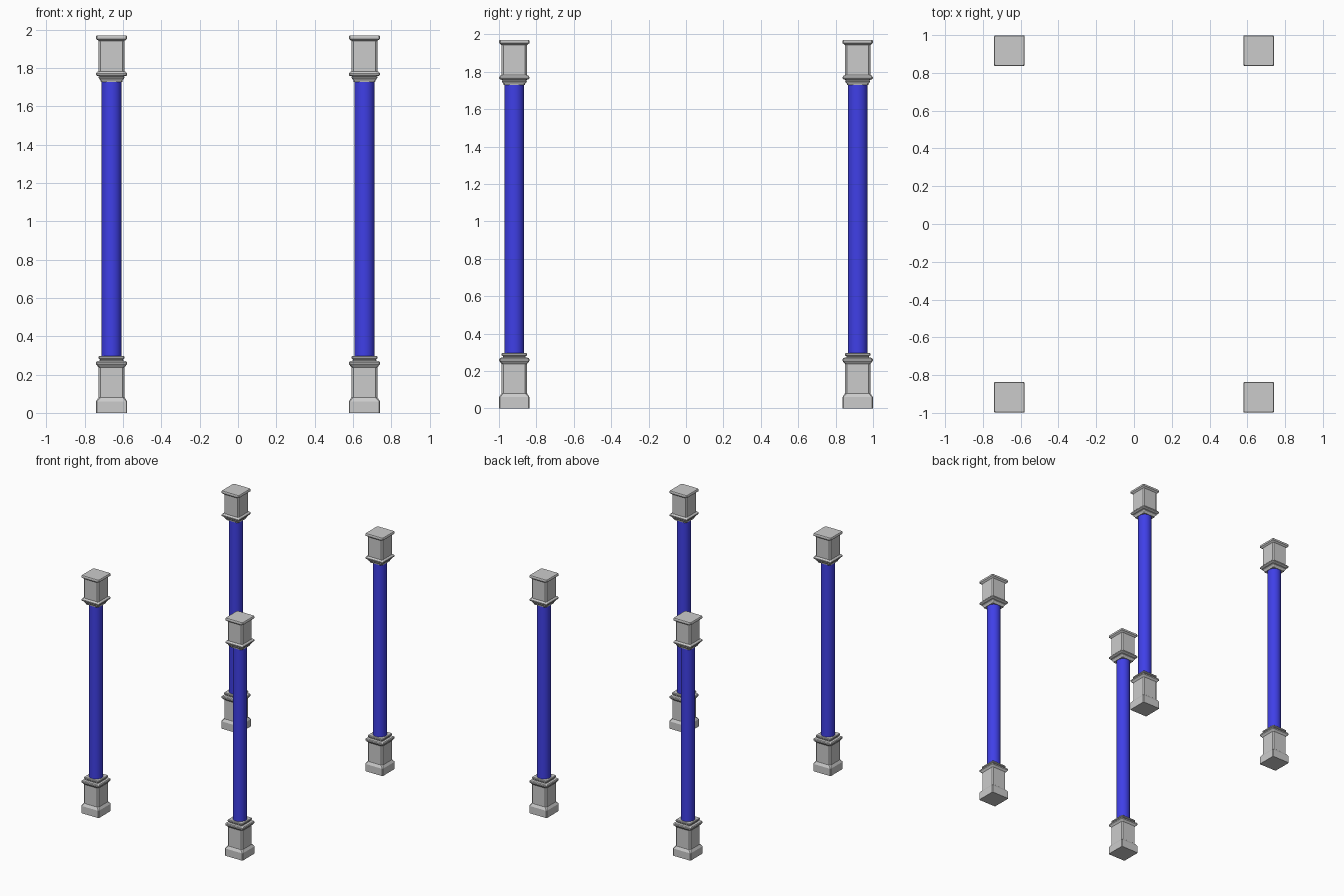
import bpy, bmesh

if "Cube" in bpy.data.objects:
    bpy.data.objects.remove(bpy.data.objects["Cube"])

CX, CY = 0.66, 0.918

blue = bpy.data.materials.new("blue_paint")
blue.diffuse_color = (0.05, 0.05, 0.8, 1)
blue.use_nodes = True
blue.node_tree.nodes["Principled BSDF"].inputs["Base Color"].default_value = blue.diffuse_color


def square_loft(name, profile, x, y):
    """Stack chamfered squares: profile is (half width, corner chamfer, z)."""
    bm = bmesh.new()
    rings = []
    for h, c, z in profile:
        k = h - c
        pts = [(k, -h), (h, -k), (h, k), (k, h), (-k, h), (-h, k), (-h, -k), (-k, -h)]
        rings.append([bm.verts.new((px, py, z)) for px, py in pts])
    for a, b in zip(rings, rings[1:]):
        for i in range(8):
            j = (i + 1) % 8
            bm.faces.new((a[i], a[j], b[j], b[i]))
    bm.faces.new(rings[0][::-1])
    bm.faces.new(rings[-1])
    mesh = bpy.data.meshes.new(name)
    bm.to_mesh(mesh)
    bm.free()
    ob = bpy.data.objects.new(name, mesh)
    ob.location = (x, y, 0)
    bpy.context.collection.objects.link(ob)


# pedestal: plinth, panel block, moulding, neck and collar
PEDESTAL = [
    (0.081, 0.004, 0), (0.081, 0.004, 0.06), (0.070, 0.010, 0.078),
    (0.068, 0.010, 0.08), (0.068, 0.010, 0.238), (0.076, 0.008, 0.248),
    (0.081, 0.006, 0.254), (0.081, 0.006, 0.264), (0.076, 0.006, 0.270),
    (0.060, 0.006, 0.273), (0.060, 0.006, 0.278), (0.068, 0.006, 0.285),
    (0.068, 0.006, 0.293), (0.064, 0.006, 0.297),
]
# capital: collar, neck, moulding, panel block, top slab
CAPITAL = [
    (0.056, 0.006, 1.728), (0.058, 0.006, 1.736), (0.067, 0.006, 1.748),
    (0.067, 0.006, 1.753), (0.061, 0.006, 1.756), (0.076, 0.006, 1.759),
    (0.081, 0.006, 1.764), (0.081, 0.006, 1.772), (0.074, 0.008, 1.780),
    (0.068, 0.010, 1.783), (0.068, 0.010, 1.942), (0.074, 0.008, 1.947),
    (0.081, 0.006, 1.953), (0.081, 0.006, 1.965), (0.078, 0.006, 1.971),
]

for side, x in (("left", -CX), ("right", CX)):
    for end, y in (("front", -CY), ("back", CY)):
        tag = f"{end}_{side}"
        square_loft(f"pedestal_{tag}", PEDESTAL, x, y)
        square_loft(f"capital_{tag}", CAPITAL, x, y)
        # round shaft
        bpy.ops.mesh.primitive_cylinder_add(vertices=32, radius=0.053, depth=1.44,
                                            location=(x, y, 1.013))
        shaft = bpy.context.object
        shaft.name = f"shaft_{tag}"
        shaft.data.materials.append(blue)
        bpy.ops.object.shade_smooth_by_angle()
